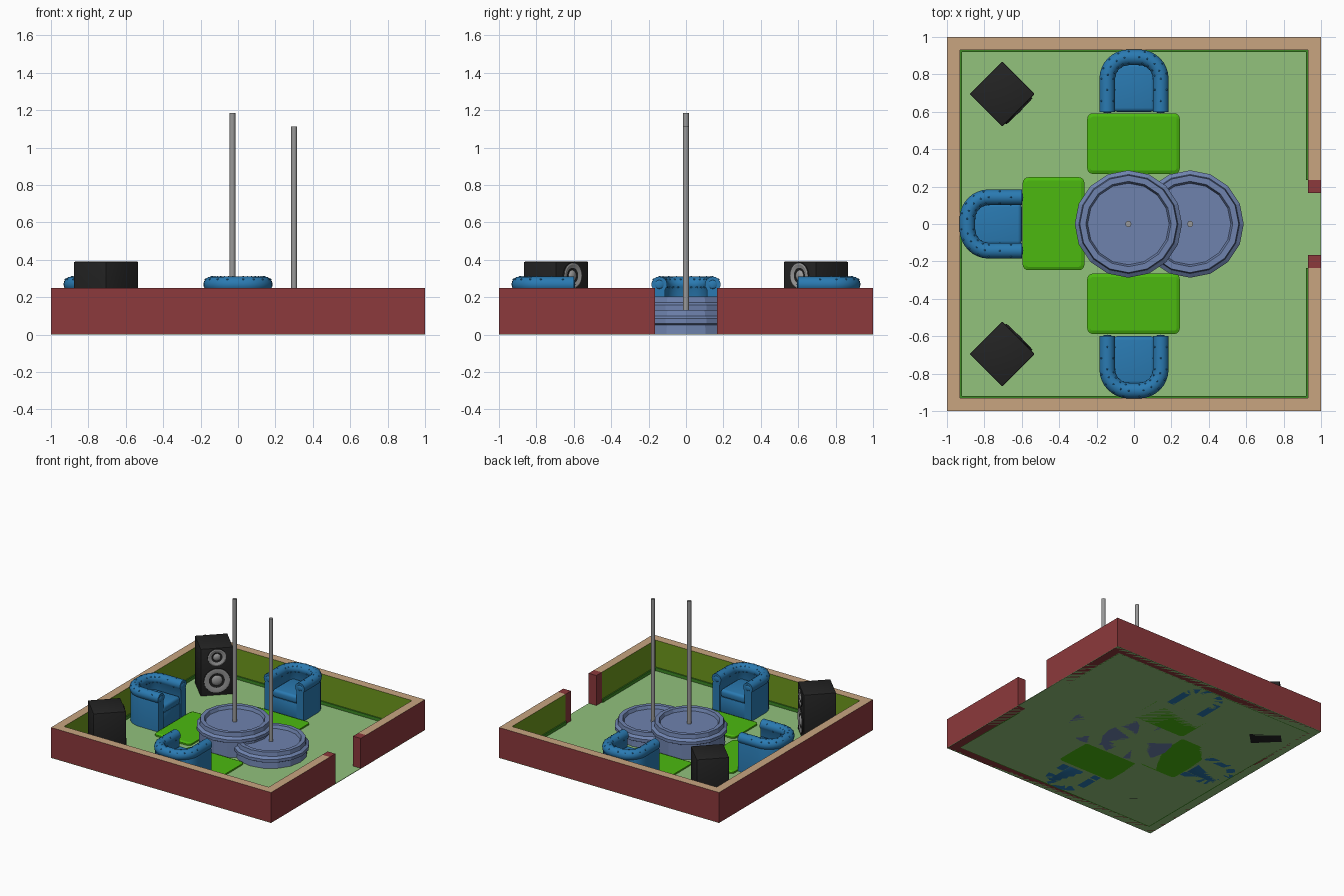
import bpy, bmesh, math
from mathutils import Matrix, Vector

if "Cube" in bpy.data.objects:
    bpy.data.objects.remove(bpy.data.objects["Cube"])


def mat(name, r, g, b):
    m = bpy.data.materials.new(name)
    m.diffuse_color = (r, g, b, 1)
    m.use_nodes = True
    m.node_tree.nodes["Principled BSDF"].inputs["Base Color"].default_value = m.diffuse_color
    return m


RED = mat("brick_red", .265, .041, .045)
TAN = mat("tan_cap", .578, .376, .216)
OLIVE = mat("olive_wall", .156, .314, .012)
TRIM = mat("trim_green", .045, .25, .017)
FLOOR = mat("floor_green", .287, .539, .202)
LIME = mat("lime_mat", .072, .485, .005)
BLUE = mat("sofa_blue", .023, .195, .445)
PURPLE = mat("stage_purple", .156, .224, .42)
BLACK = mat("speaker_black", .017, .017, .017)
GREY = mat("metal_grey", .32, .32, .32)


def finish(name, bm, mats, M=Matrix(), smooth=None):
    bmesh.ops.recalc_face_normals(bm, faces=bm.faces)
    bm.transform(M)
    me = bpy.data.meshes.new(name)
    bm.to_mesh(me)
    bm.free()
    for m in mats:
        me.materials.append(m)
    ob = bpy.data.objects.new(name, me)
    bpy.context.collection.objects.link(ob)
    if smooth:
        bpy.context.view_layer.objects.active = ob
        ob.select_set(True)
        bpy.ops.object.shade_smooth_by_angle(angle=math.radians(smooth))
        ob.select_set(False)
    return ob


def box_bm(x0, x1, y0, y1, z0, z1):
    bm = bmesh.new()
    bmesh.ops.create_cube(bm, size=1)
    bm.transform(Matrix.Translation(((x0+x1)/2, (y0+y1)/2, (z0+z1)/2))
                 @ Matrix.Diagonal((x1-x0, y1-y0, z1-z0, 1)))
    return bm


def box(name, dims, m, M=Matrix(), bevel=0, segs=3):
    bm = box_bm(*dims)
    if bevel:
        bmesh.ops.bevel(bm, geom=bm.edges[:], offset=bevel, segments=segs,
                        profile=.5, affect='EDGES')
    return finish(name, bm, [m], M, 40 if bevel else None)


def lathe(name, prof, n, mats, M=Matrix(), bands=None, smooth=None):
    """Revolve (radius, height) pairs about z; bands gives a material per step."""
    bm = bmesh.new()
    rings = []
    for r, z in prof:
        if r == 0:
            rings.append([bm.verts.new((0, 0, z))] * n)
        else:
            rings.append([bm.verts.new((r*math.cos(2*math.pi*i/n), r*math.sin(2*math.pi*i/n), z))
                          for i in range(n)])
    for k in range(len(prof)-1):
        a, b = rings[k], rings[k+1]
        for i in range(n):
            j = (i+1) % n
            f = bm.faces.new(list(dict.fromkeys((a[i], a[j], b[j], b[i]))))
            f.material_index = bands[k] if bands else 0
    return finish(name, bm, mats, M, smooth)


# floor and walls: tan caps, olive inside, red outside
H, T, GAP = .25, .93, .165
box("floor", (-1, 1, -1, 1, 0, .004), FLOOR)


def wall(name, dims, inward):
    bm = box_bm(*dims)
    bm.normal_update()
    for f in bm.faces:
        f.material_index = 1 if f.normal.z > .9 else 2 if f.normal.dot(Vector(inward)) > .9 else 0
    finish(name, bm, [RED, TAN, OLIVE])


wall("wall_front", (-1, 1, -1, -T, 0, H), (0, 1, 0))
wall("wall_back", (-1, 1, T, 1, 0, H), (0, -1, 0))
wall("wall_left", (-1, -T, -T, T, 0, H), (1, 0, 0))
P = GAP + .07
for s, tag in ((1, "back"), (-1, "front")):
    a, b = sorted((s*P, s*T))
    wall("wall_right_" + tag, (T, 1, a, b, 0, H), (-1, 0, 0))
    box("skirting_right_" + tag, (T-.01, T, a, b, 0, .03), TRIM)
    a, b = sorted((s*GAP, s*P))
    box("door_post_" + tag, (T, 1, a, b, 0, H), RED)
    a, b = sorted((s*T, s*(T-.01)))
    box("skirting_" + tag, (-T, T, a, b, 0, .03), TRIM)
box("skirting_left", (-T, -T+.01, -T, T, 0, .03), TRIM)

# round stages with recessed tops, and poles
for tag, x, up in (("high", -.03, .072), ("low", .3, 0)):
    prof = [(0, 0), (.272, 0), (.268, .05+up), (.287, .06+up), (.287, .085+up), (.265, .1+up),
            (.26, .132+up), (.228, .132+up), (.218, .106+up), (0, .106+up)]
    M = Matrix.Translation((x, 0, 0))
    lathe("stage_" + tag, prof, 16, [PURPLE], M)
    z0, z1 = .09+up, 1.112+up
    lathe("pole_" + tag, [(0, z0), (.016, z0), (.016, z1), (0, z1)], 16, [GREY], M, smooth=40)


# floor mats with rounded corners and a sloped rim
def floor_mat(name, x0, x1, y0, y1):
    bm = box_bm(x0, x1, y0, y1, 0, .016)
    up = [e for e in bm.edges if abs(e.verts[0].co.z - e.verts[1].co.z) > .01]
    bmesh.ops.bevel(bm, geom=up, offset=.03, segments=4, profile=.5, affect='EDGES')
    bm.normal_update()
    top = [f for f in bm.faces if f.normal.z > .9]
    bmesh.ops.inset_region(bm, faces=top, thickness=.018, depth=.008)
    finish(name, bm, [LIME])


floor_mat("mat_back", -.25, .245, .268, .592)
floor_mat("mat_front", -.25, .245, -.588, -.265)
floor_mat("mat_left", -.595, -.265, -.247, .25)

# armchair: rolled shell swept round a U, local front at y=0 facing -y
W, BACK, R, RZ, RR = .143, .293, .115, .268, .042
path = [((-W, y), (-1, 0)) for y in (0, .06, .12, BACK-R)]
for i in range(1, 9):
    a = math.pi - i*math.pi/16
    path.append(((-W+R+R*math.cos(a), BACK-R+R*math.sin(a)), (math.cos(a), math.sin(a))))
path += [((-x, y), (-nx, ny)) for (x, y), (nx, ny) in reversed(path)]
section = [(-.03, 0), (-.03, .12)]
section += [(RR*math.cos(math.radians(t)), RZ+RR*math.sin(math.radians(t))) for t in range(222, -43, -22)]
section += [(.034, .23), (.034, 0)]


def armchair(tag, M):
    bm = bmesh.new()
    rings = [[bm.verts.new((p[0]+n[0]*o, p[1]+n[1]*o, z)) for o, z in section] for p, n in path]
    k = len(section)
    for a, b in zip(rings, rings[1:]):
        for i in range(k):
            bm.faces.new((a[i], a[(i+1) % k], b[(i+1) % k], b[i]))
    bm.faces.new(rings[0])
    bm.faces.new(rings[-1])
    finish("chair_shell_" + tag, bm, [BLUE], M, 45)
    box("chair_base_" + tag, (-.118, .118, .008, .28, 0, .13), BLUE, M, .008, 2)
    box("chair_cushion_" + tag, (-.112, .112, .002, .262, .125, .19), BLUE, M, .022, 4)
    # tufting buttons on roll and inner back, scroll bosses on the arm fronts
    bm = bmesh.new()

    def blob(x, y, z, r, sy=1):
        bmesh.ops.create_uvsphere(bm, u_segments=8, v_segments=6, radius=r,
                                  matrix=Matrix.Translation((x, y, z)) @ Matrix.Diagonal((1, sy, 1, 1)))
    for i, (p, n) in enumerate(path[1:-1]):
        for o, z in ((0, RZ+RR), (-.04, .255)) if i % 2 else ((-.031, RZ+.029), (.031, RZ+.029)):
            blob(p[0]+n[0]*o, p[1]+n[1]*o, z-.002, .005)
    for s in (-1, 1):
        blob(s*W, 0, RZ, .024, .25)
    finish("chair_buttons_" + tag, bm, [BLUE], M, 60)


for tag, deg in (("back", 0), ("left", 90), ("front", 180)):
    armchair(tag, Matrix.Rotation(math.radians(deg), 4, 'Z') @ Matrix.Translation((0, .598, 0)))

# loudspeakers turned towards the middle
for s, tag in ((1, "back"), (-1, "front")):
    d = Vector((1, -s, 0)).normalized()
    C = Vector((-.705, s*.695, 0))
    h = .123
    box("speaker_box_" + tag, (-h, h, -h, h, 0, .39), BLACK,
        Matrix.Translation(C) @ Matrix.Rotation(math.pi/4, 4, 'Z'), .006, 2)
    for part, z, r in (("woofer", .125, .1), ("tweeter", .315, .07)):
        M = Matrix.Translation(C + d*h + Vector((0, 0, z))) @ d.to_track_quat('Z', 'Y').to_matrix().to_4x4()
        prof = [(r, -.002), (r*.98, .007), (r*.86, .009), (r*.6, .003), (r*.42, .001),
                (r*.36, .006), (r*.2, .011), (0, .013)]
        lathe(f"speaker_{part}_{tag}", prof, 24, [BLACK, GREY], M,
              bands=[0, 1, 1, 0, 1, 1, 1], smooth=30)
